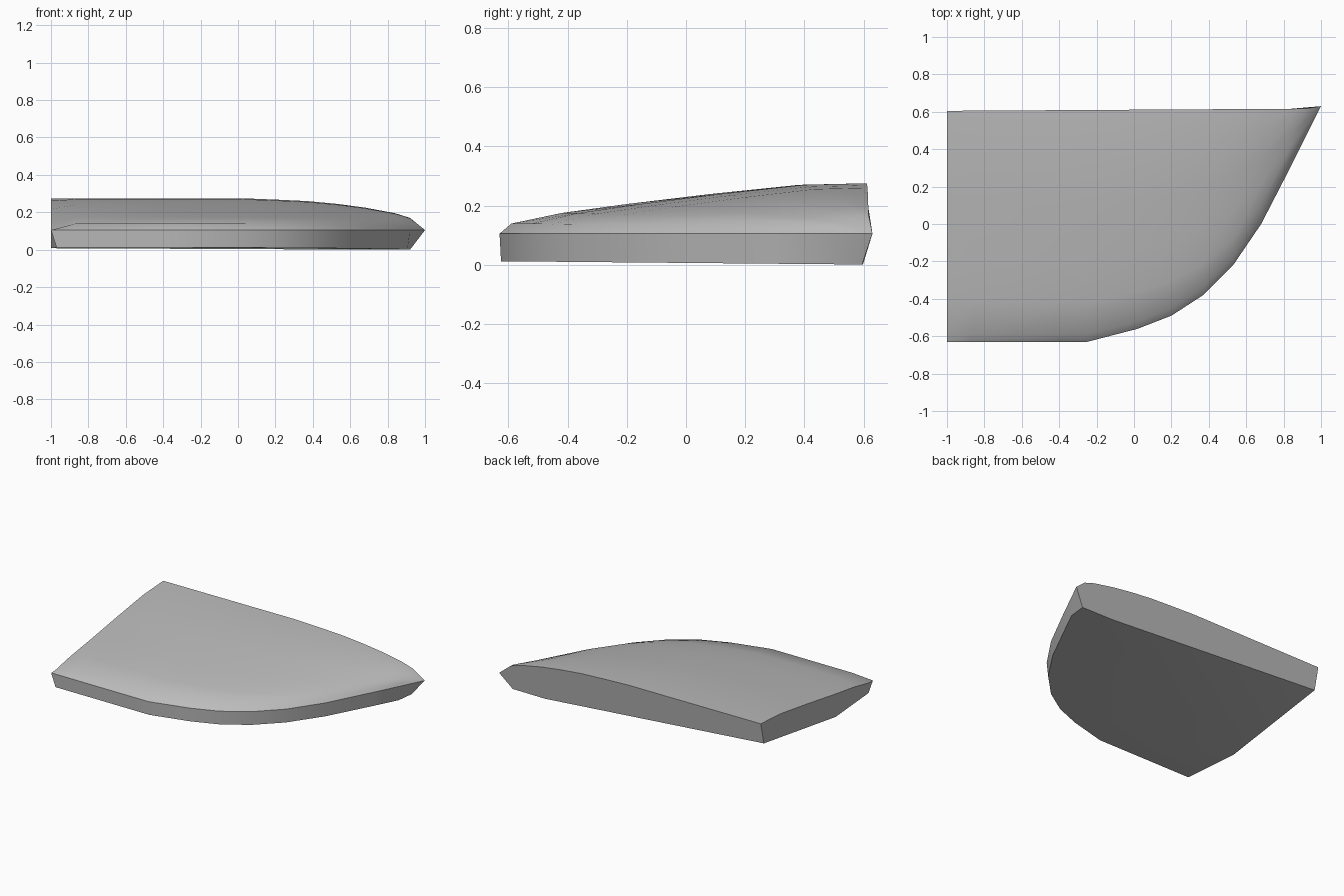
import bpy
import bmesh
import math

cube = bpy.data.objects.get("Cube")
if cube:
    bpy.data.objects.remove(cube, do_unlink=True)

RIM_Z = 0.105
# Rim outline from the square front corner round to the pointed rear tip,
# each with the height of the rear crown edge on the same x: (x, y, crown)
RIM = [(-1, -0.63, 0.275), (-0.87, -0.63, 0.275), (-0.4, -0.63, 0.275),
       (-0.25, -0.63, 0.275), (0.02, -0.56, 0.275), (0.2, -0.49, 0.268),
       (0.37, -0.38, 0.26), (0.53, -0.22, 0.245), (0.68, 0, 0.225),
       (0.84, 0.31, 0.195), (0.92, 0.47, 0.17)]
# Crown profile from rim to rear: (fraction of depth, fraction of rise)
DOME = [(0.17, 0.41), (0.35, 0.59), (0.58, 0.79), (0.82, 0.97), (1, 1)]
DOME_SIDE = [(0.17, 0.2), (0.34, 0.38), (0.58, 0.66), (0.82, 0.92), (1, 1)]

bm = bmesh.new()


def rear_y(x):
    return 0.605 + 0.006 * (x + 1)


def column(x, y, crown):
    """Vertices across the crown, from the rim to the rear edge."""
    depth = rear_y(x) - y
    profile = DOME_SIDE if x == -1 else DOME
    lip = 0 if x == -1 else 0.2
    steps = [(0, 0), (min(0.1, 0.04 / depth), lip)] + profile
    return [bm.verts.new((x, y + depth * t, RIM_Z + (crown - RIM_Z) * s))
            for t, s in steps]


# Domed top
columns = [column(*point) for point in RIM]
for a, b in zip(columns, columns[1:]):
    for i in range(len(a) - 1):
        bm.faces.new((a[i], b[i], b[i + 1], a[i + 1]))
tip = bm.verts.new((1, 0.63, RIM_Z))
last = columns[-1]
for a, b in zip(last, last[1:]):
    bm.faces.new((a, tip, b))

# Side wall below the rim, slightly tucked in
def low(x, y):
    return bm.verts.new((x, y, 0.006 - 0.009 * y))


base = [low(-0.97, -0.625)]
base += [low(x * 0.985, y + 0.005) for x, y, _ in RIM[1:]]
base.append(low(0.92, 0.595))
rim = [c[0] for c in columns] + [tip]
for i in range(len(rim) - 1):
    bm.faces.new((rim[i], base[i], base[i + 1], rim[i + 1]))

# Underside: flat floor and a raised corner facet
side_foot = low(-1, -0.22)
rear_foot = low(0.67, 0.598)
corner = bm.verts.new((-1, 0.57, 0.125))
bm.faces.new(base + [rear_foot, side_foot])
bm.faces.new((side_foot, rear_foot, corner))

# Straight side and rear end
bm.faces.new(columns[0] + [corner, side_foot, base[0]])
bm.faces.new([c[-1] for c in columns] + [tip, base[-1], rear_foot, corner])

bmesh.ops.recalc_face_normals(bm, faces=bm.faces)
mesh = bpy.data.meshes.new("curved_panel")
bm.to_mesh(mesh)
bm.free()
panel = bpy.data.objects.new("curved_panel", mesh)
bpy.context.collection.objects.link(panel)

# Plain grey
grey = bpy.data.materials.new("plain_grey")
grey.use_nodes = True
colour = (0.5, 0.5, 0.5, 1)
grey.diffuse_color = colour
grey.node_tree.nodes["Principled BSDF"].inputs["Base Color"].default_value = colour
mesh.materials.append(grey)

bpy.context.view_layer.objects.active = panel
panel.select_set(True)
bpy.ops.object.shade_smooth_by_angle(angle=math.radians(30))
